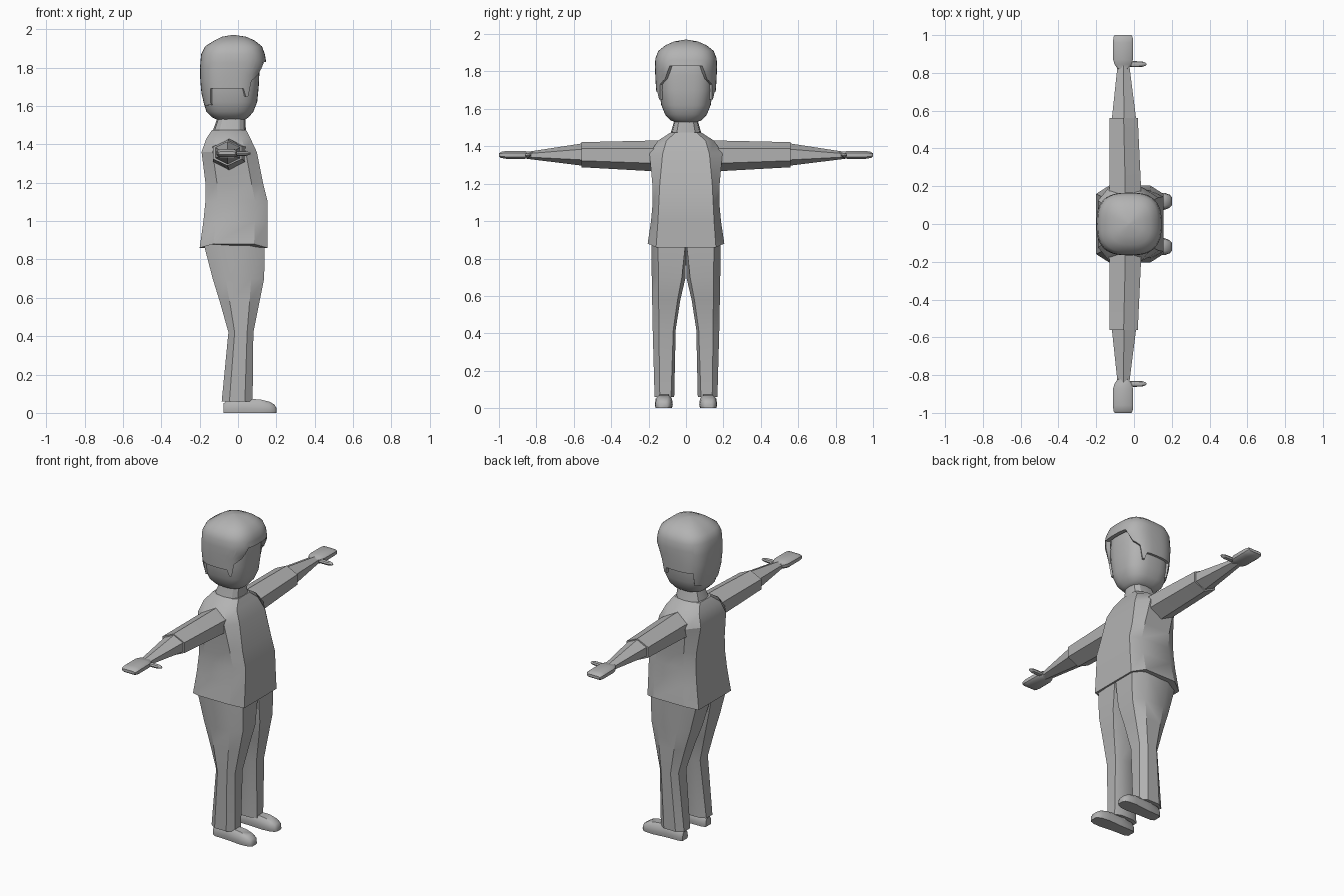
import bpy, bmesh, math

if "Cube" in bpy.data.objects:
    bpy.data.objects.remove(bpy.data.objects["Cube"])

grey = bpy.data.materials.new("soft_grey")
grey.diffuse_color = (0.45, 0.45, 0.45, 1)
grey.use_nodes = True
grey.node_tree.nodes["Principled BSDF"].inputs["Base Color"].default_value = grey.diffuse_color


def loft(name, rings, caps=(True, True), angle=30):
    """Skin a list of equal-length point rings into one object."""
    bm = bmesh.new()
    loops = [[bm.verts.new(p) for p in r] for r in rings]
    n = len(loops[0])
    for a, b in zip(loops, loops[1:]):
        for i in range(n):
            j = (i + 1) % n
            bm.faces.new((a[i], a[j], b[j], b[i]))
    if caps[0]:
        bm.faces.new(loops[0][::-1])
    if caps[1]:
        bm.faces.new(loops[-1])
    bmesh.ops.recalc_face_normals(bm, faces=bm.faces)
    me = bpy.data.meshes.new(name)
    bm.to_mesh(me)
    bm.free()
    ob = bpy.data.objects.new(name, me)
    bpy.context.collection.objects.link(ob)
    me.materials.append(grey)
    bpy.ops.object.select_all(action='DESELECT')
    ob.select_set(True)
    bpy.context.view_layer.objects.active = ob
    bpy.ops.object.shade_smooth_by_angle(angle=math.radians(angle))
    return ob


def lerp_table(table, t):
    """Interpolate rows keyed by their first value."""
    if t <= table[0][0]:
        return table[0][1:]
    for a, b in zip(table, table[1:]):
        if t <= b[0]:
            k = (t - a[0]) / (b[0] - a[0])
            return [u + (v - u) * k for u, v in zip(a[1:], b[1:])]
    return table[-1][1:]


def oval(deg, z, xb, xf, ry, power=0.72):
    """Point on a rounded-square outline; 0 degrees is the face side."""
    c, s = math.cos(math.radians(deg)), math.sin(math.radians(deg))
    soft = lambda v: math.copysign(abs(v) ** power, v)
    return ((xb + xf) / 2 + (xf - xb) / 2 * soft(c), ry * soft(s), z)


# Shirt: z, back x, front x, half width, half width of front and back panels
shirt = []
for z, xb, xf, y, yp in [(0.87, -0.20, 0.155, 0.205, 0.16), (1.0, -0.18, 0.155, 0.187, 0.15),
                         (1.1, -0.17, 0.155, 0.178, 0.145), (1.2, -0.17, 0.13, 0.18, 0.14),
                         (1.36, -0.19, 0.098, 0.195, 0.125), (1.43, -0.165, 0.065, 0.15, 0.105),
                         (1.475, -0.135, 0.042, 0.08, 0.055)]:
    d, xa, xc = (0.01 if z < 0.9 else 0), xf - 0.2 * (xf - xb), xb + 0.2 * (xf - xb)
    shirt.append([(xf, -yp, z - d), (xf, yp, z - d), (xa, y, z + d), (xc, y, z + d),
                  (xb, yp, z - d), (xb, -yp, z - d), (xc, -y, z + d), (xa, -y, z + d)])
loft("shirt", shirt)

# Neck
loft("neck", [[oval(a, z, xb, xf, ry) for a in range(0, 360, 30)]
              for z, xb, xf, ry in [(1.46, -0.135, 0.042, 0.085), (1.53, -0.11, 0.038, 0.065),
                                    (1.56, -0.10, 0.035, 0.06)]])

# Head
skull = [(1.525, -0.10, 0.03, 0.05), (1.54, -0.135, 0.055, 0.085), (1.57, -0.165, 0.08, 0.112),
         (1.62, -0.18, 0.10, 0.132), (1.70, -0.185, 0.108, 0.145), (1.78, -0.185, 0.112, 0.148),
         (1.86, -0.175, 0.11, 0.14), (1.92, -0.12, 0.07, 0.09)]
loft("head", [[oval(a, *row) for a in range(0, 360, 10)] for row in skull], angle=40)

# Hair: a cap whose lower rim follows fringe, sideburns, ears and nape
cap = [(1.58, -0.17, 0.09, 0.138), (1.66, -0.19, 0.115, 0.156), (1.75, -0.198, 0.122, 0.163),
       (1.82, -0.198, 0.148, 0.166), (1.87, -0.192, 0.14, 0.164), (1.91, -0.172, 0.125, 0.148),
       (1.94, -0.125, 0.088, 0.11), (1.96, -0.085, 0.045, 0.065), (1.97, -0.03, -0.02, 0.005)]
rim = [(0, 1.83), (24, 1.83), (36, 1.76), (54, 1.73), (60, 1.65), (66, 1.65),
       (72, 1.69), (126, 1.69), (132, 1.605), (180, 1.60)]
levels = [0, 0.25, 0.5, 0.75, 1]
hair_rings = []
angles = range(0, 360, 6)
for k in levels:
    ring = []
    for a in angles:
        low = lerp_table(rim, min(a, 360 - a))[0]
        z = low + (1.87 - low) * k
        ring.append(oval(a, z, *lerp_table(cap, z)))
    hair_rings.append(ring)
for row in cap[5:]:
    hair_rings.append([oval(a, *row) for a in angles])
# turned-in lower edge of the hair
edge = [(-0.03 + (x + 0.03) * 0.86, y * 0.86, z) for x, y, z in hair_rings[0]]
loft("hair", [edge] + hair_rings, caps=(False, True), angle=40)


def hexagon(y, x0, x1, z0, z1):
    """Upright arm section with a ridge above and below."""
    m, h = (x0 + x1) / 2, (z1 - z0) * 0.26
    return [(m, y, z1), (x1, y, z1 - h), (x1, y, z0 + h),
            (m, y, z0), (x0, y, z0 + h), (x0, y, z1 - h)]


for s, side in ((1, "left"), (-1, "right")):
    # Sleeve and forearm
    loft(side + "_sleeve", [hexagon(s * 0.13, -0.135, 0.04, 1.26, 1.43),
                            hexagon(s * 0.20, -0.13, 0.037, 1.268, 1.43),
                            hexagon(s * 0.56, -0.13, 0.02, 1.288, 1.422)])
    loft(side + "_forearm", [hexagon(s * 0.55, -0.118, 0.012, 1.296, 1.416),
                             hexagon(s * 0.85, -0.086, -0.026, 1.333, 1.37)])

    # Hand and thumb
    hand = []
    for y, w, h in [(0.82, 0.028, 0.014), (0.845, 0.045, 0.018), (0.87, 0.052, 0.022),
                    (0.96, 0.053, 0.021), (0.99, 0.051, 0.016), (1.0, 0.044, 0.008)]:
        hand.append([(-0.058 + w * u, s * y, 1.354 + h * v) for u, v in
                     [(1, 0.5), (0.75, 1), (-0.75, 1), (-1, 0.5),
                      (-1, -0.5), (-0.75, -1), (0.75, -1), (1, -0.5)]])
    loft(side + "_hand", hand, angle=40)
    thumb = []
    for x, r in [(-0.05, 0.013), (0, 0.016), (0.04, 0.015), (0.06, 0.009), (0.066, 0.003)]:
        thumb.append([(x, s * 0.846 + r * math.cos(i * math.pi / 4),
                       1.352 + 0.8 * r * math.sin(i * math.pi / 4)) for i in range(8)])
    loft(side + "_thumb", thumb, angle=40)

    # Trouser leg: z, back x, front x, inner y, outer y, panel inner y, panel outer y
    leg = []
    for z, xb, xf, yi, yo, fi, fo in [(0.885, -0.18, 0.14, 0, 0.186, 0.002, 0.15),
                                      (0.70, -0.132, 0.136, 0.002, 0.183, 0.022, 0.147),
                                      (0.58, -0.095, 0.112, 0.03, 0.181, 0.045, 0.146),
                                      (0.42, -0.05, 0.08, 0.055, 0.178, 0.068, 0.145),
                                      (0.06, -0.085, 0.076, 0.063, 0.168, 0.08, 0.14)]:
        xa, xc = xf - 0.25 * (xf - xb), xb + 0.25 * (xf - xb)
        leg.append([(x, s * y, z) for x, y in
                    [(xf, fi), (xf, fo), (xa, yo), (xc, yo), (xb, fo), (xb, fi), (xc, yi), (xa, yi)]])
    loft(side + "_trouser_leg", leg)

    # Shoe: x, half width, height
    shoe = []
    for x, w, h in [(-0.075, 0.026, 0.05), (-0.055, 0.038, 0.065), (0.03, 0.04, 0.076),
                    (0.12, 0.048, 0.069), (0.165, 0.044, 0.058), (0.19, 0.034, 0.043),
                    (0.2, 0.022, 0.026)]:
        yc = 0.115 + max(x, 0) * 0.03
        shoe.append([(x, s * (yc + w * u), h * v) for u, v in
                     [(-0.92, 0), (0.92, 0), (1, 0.3), (0.9, 0.75), (0.55, 1),
                      (-0.55, 1), (-0.9, 0.75), (-1, 0.3)]])
    loft(side + "_shoe", shoe, angle=40)
    # Ankle joining shoe and trouser leg
    loft(side + "_ankle", [[(0.005 + 0.055 * math.cos(i * math.pi / 4),
                             s * 0.115 + 0.036 * math.sin(i * math.pi / 4), z)
                            for i in range(8)] for z in (0.04, 0.1)])
